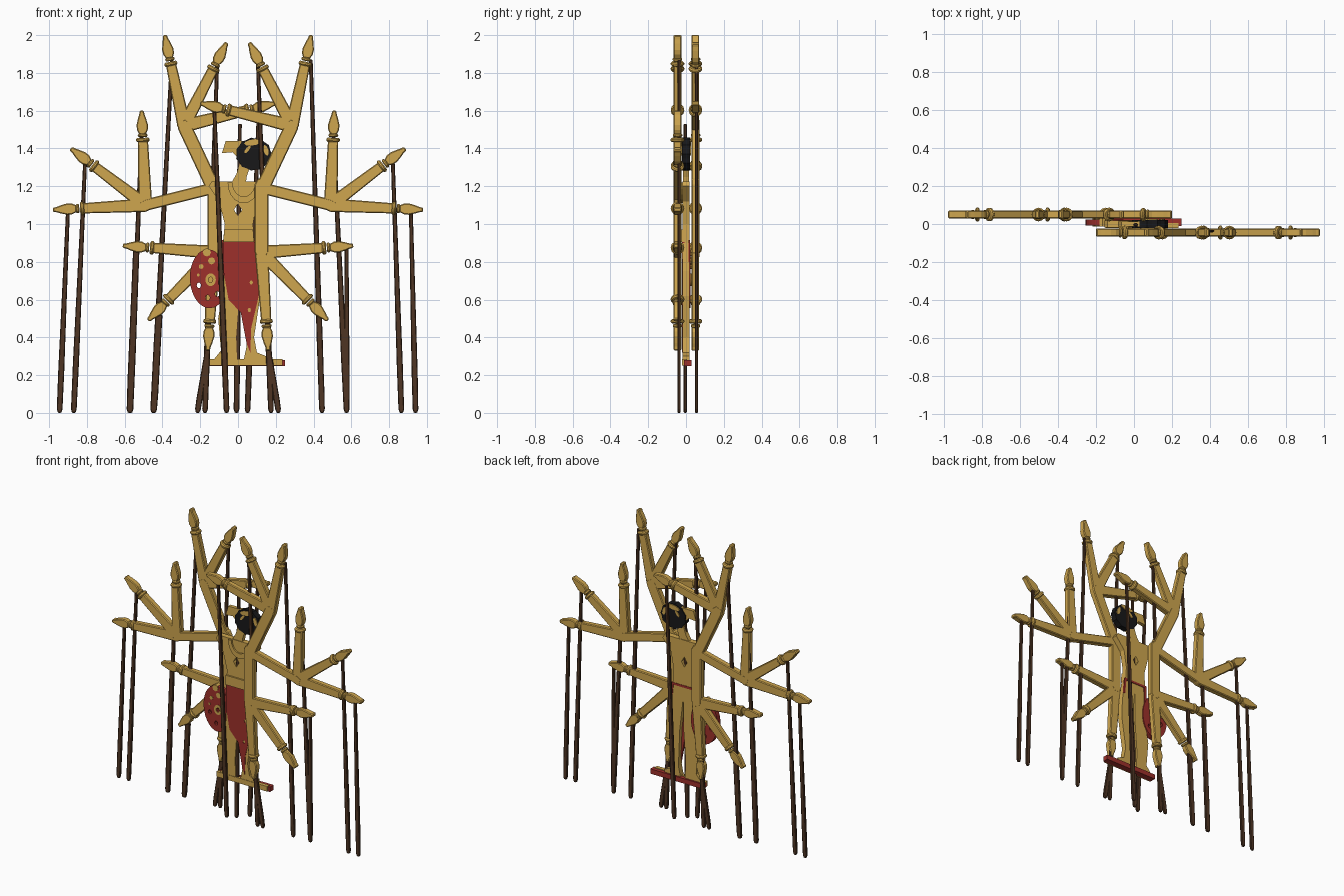
import bpy, bmesh, math
from mathutils import Vector

cube = bpy.data.objects.get("Cube")
if cube:
    bpy.data.objects.remove(cube, do_unlink=True)


def material(name, rgb):
    m = bpy.data.materials.new(name)
    m.use_nodes = True
    m.diffuse_color = (*rgb, 1)
    m.node_tree.nodes["Principled BSDF"].inputs["Base Color"].default_value = (*rgb, 1)
    return m


GOLD = material("gold paint", (0.62, 0.38, 0.078))
RED = material("red cloth", (0.34, 0.03, 0.024))
BROWN = material("dark wood", (0.078, 0.036, 0.017))
BLACK = material("black hair", (0.009, 0.009, 0.01))


def finish(bm, name, mat, bevel=0):
    """Turn a bmesh into a flat-shaded object with optional soft edges."""
    bmesh.ops.recalc_face_normals(bm, faces=bm.faces[:])
    me = bpy.data.meshes.new(name)
    bm.to_mesh(me)
    bm.free()
    me.materials.append(mat)
    ob = bpy.data.objects.new(name, me)
    bpy.context.collection.objects.link(ob)
    if bevel:
        mod = ob.modifiers.new("soft edges", "BEVEL")
        mod.width = bevel
        mod.segments = 1
        mod.limit_method = "ANGLE"


def plate(name, outline, y, thick, mat, holes=(), bevel=0):
    """Flat cut-out in the xz plane, centred on depth y, with optional holes."""
    bm = bmesh.new()
    edges = []
    for loop in (outline, *holes):
        vs = [bm.verts.new((x, y - thick / 2, z)) for x, z in loop]
        if not holes:
            bm.faces.new(vs)
        else:
            edges += [bm.edges.new((vs[i - 1], vs[i])) for i in range(len(vs))]
    if holes:
        bmesh.ops.triangle_fill(bm, use_beauty=True, edges=edges)
    ret = bmesh.ops.extrude_face_region(bm, geom=bm.faces[:])
    moved = [g for g in ret["geom"] if isinstance(g, bmesh.types.BMVert)]
    bmesh.ops.translate(bm, vec=(0, thick, 0), verts=moved)
    finish(bm, name, mat, bevel)


def band(name, centre, direction, y, radius, length):
    """Round wrist band threaded on an arm."""
    bm = bmesh.new()
    bmesh.ops.create_cone(bm, cap_ends=True, segments=12, radius1=radius, radius2=radius, depth=length)
    turn = Vector((direction.x, 0, direction.y)).to_track_quat("Z", "Y")
    bmesh.ops.rotate(bm, verts=bm.verts[:], matrix=turn.to_matrix())
    bmesh.ops.translate(bm, verts=bm.verts[:], vec=(centre.x, y, centre.y))
    finish(bm, name, GOLD, length * 0.3)


def strip(a, b, profile):
    """Symmetric outline along a to b; profile holds (distance, half width)."""
    a, b = Vector(a), Vector(b)
    d = (b - a).normalized()
    n = Vector((-d.y, d.x))
    up = [a + d * t + n * w for t, w in profile]
    down = [a + d * t - n * w for t, w in reversed(profile)]
    return up + down


def oval(x, z, rx, rz, count=12, tilt=0):
    pts = []
    for i in range(count):
        t = math.tau * i / count
        u, v = rx * math.cos(t), rz * math.sin(t)
        pts.append((x + u * math.cos(tilt) - v * math.sin(tilt),
                    z + u * math.sin(tilt) + v * math.cos(tilt)))
    return pts


def forearm(label, a, b, y):
    """Tapered forearm, wrist bands and leaf-shaped hand."""
    a, b = Vector(a), Vector(b)
    size = (b - a).length
    d = (b - a).normalized()
    wrist = size - 0.155
    plate(label + "_forearm", strip(a, b, [(-.03, .018), (0, .036), (wrist, .027)]),
          y, 0.04, GOLD, bevel=0.005)
    band(label + "_wide_band", a + d * wrist, d, y, .036, .022)
    band(label + "_thin_band", a + d * (wrist + .024), d, y, .026, .018)
    hand = [(.03, .018), (.055, .029), (.08, .03), (.115, .021), (.135, .014), (.155, .011)]
    plate(label + "_hand", strip(a, b, [(wrist + t, w) for t, w in hand]),
          y, 0.04, GOLD, bevel=0.005)


# Arm fans: each has a shoulder, an elbow and three hand tips
FANS = {
    "upper": ((.13, 1.19), (.285, 1.52), [(.388, 2.0), (.06, 1.96), (-.2, 1.64)]),
    "middle": ((.13, 1.19), (.49, 1.1), [(.98, 1.075), (.885, 1.4), (.51, 1.6)]),
    "lower": ((.125, 1.21), (.125, .85), [(.61, .885), (.475, .49), (.16, .33)]),
}
# Control rods: top x, top z, foot x
RODS = {
    "left": [(.385, 1.87, .445), (.105, 1.86, .175), (-.125, 1.6, -.06),
             (.915, 1.08, .94), (.82, 1.32, .865), (.505, 1.48, .575),
             (.575, .87, .575), (.43, .53, .445), (.16, .36, .215)],
    "right": [(-.35, 1.87, -.45), (-.11, 1.86, -.175), (.11, 1.6, .05),
              (-.9, 1.08, -.945), (-.81, 1.32, -.87), (-.51, 1.48, -.57),
              (-.545, .87, -.575), (-.41, .52, -.445), (-.16, .36, -.215)],
}


def rod(name, x, z, foot, y):
    size = math.hypot(x - foot, z)
    shape = [(0, .01), (size * .8, .016), (size - .02, .015), (size, .009)]
    plate(name, strip((x, z), (foot, 0.002), shape), y, 0.016, BROWN, bevel=0.004)


for side, s, y, rod_y in (("left", 1, -.045, -.036), ("right", -1, .05, .056)):
    for fan, (shoulder, elbow, tips) in FANS.items():
        a, b = [(s * p[0], p[1]) for p in (shoulder, elbow)]
        size = (Vector(b) - Vector(a)).length
        half = .03 if fan == "middle" else .037
        plate(f"{side}_{fan}_arm",
              strip(a, b, [(-.03, .02), (0, half), (size, half), (size + .03, .02)]),
              y, 0.041, GOLD, bevel=0.005)
        for i, tip in enumerate(tips):
            forearm(f"{side}_{fan}_{i}", b, (s * tip[0], tip[1]), y)
    for i, (x, z, foot) in enumerate(RODS[side]):
        rod(f"{side}_rod_{i}", x, z, foot, rod_y)

# Central rod running up through the body
rod("body_rod", .01, 1.53, -.008, -.004)

# Torso with a diamond opening, waistband and collar
plate("torso", [(-.155, 1.2), (-.14, 1.225), (.15, 1.225), (.165, 1.2), (.1, 1.12),
                (.08, 1.0), (.085, .9), (-.08, .9), (-.07, 1.0), (-.1, 1.12)],
      0, .038, GOLD, holes=[oval(0, 1.075, .021, .034, 4)])
plate("waistband", [(-.077, .905), (.085, .905), (.08, .97), (-.074, .97)], -.02, .02, GOLD)
arc = [math.pi * (1 + i / 10) for i in range(11)]
plate("collar", [(.03 + .085 * math.cos(t), 1.22 + .11 * math.sin(t)) for t in arc]
      + [(.03 + .06 * math.cos(t), 1.22 + .075 * math.sin(t)) for t in reversed(arc)],
      -.023, .014, GOLD)

# Neck, long-nosed face, hair and hair ornaments
plate("neck", strip((.0, 1.2), (.06, 1.38), [(0, .04), (.06, .028), (.19, .028)]), 0, .03, GOLD)
plate("face", [(-.085, 1.375), (-.065, 1.44), (.03, 1.44), (.06, 1.33), (.015, 1.315),
               (-.005, 1.355), (-.03, 1.38)], 0, .026, GOLD)
hair = oval(.083, 1.37, .09, .082, 22)
for i in range(0, 22, 2):
    hair[i] = ((hair[i][0] - .083) * 1.07 + .083, (hair[i][1] - 1.37) * 1.07 + 1.37)
plate("hair", hair, 0, .04, BLACK)
for face_y in (-.022, .022):
    plate("hair_crescent", oval(.08, 1.432, .048, .016, 10, .15), face_y, .008, GOLD)
    plate("hair_clasp", oval(.148, 1.39, .013, .03, 8, .3), face_y, .008, GOLD)
    plate("ear_ornament", oval(.05, 1.395, .025, .009, 8, .9), face_y, .008, GOLD)

# Legs and feet
plate("right_leg", [(-.065, .9), (.01, .9), (.005, .6), (-.01, .4), (-.005, .28),
                    (-.13, .28), (-.09, .33), (-.105, .5), (-.08, .65)], 0, .036, GOLD)
plate("left_leg", [(.0, .9), (.09, .9), (.112, .75), (.118, .62), (.085, .4), (.1, .32),
                   (.15, .3), (.15, .28), (.03, .28), (.045, .35), (.035, .6)], 0, .036, GOLD)

# Pointed skirt with small cut-outs, and its hem showing behind the hips
plate("skirt", [(-.077, .905), (.087, .905), (.1, .75), (.11, .62), (.07, .45), (.065, .32),
                (.045, .37), (.015, .53), (-.05, .6), (-.077, .75)], -.014, .014, RED,
      holes=[oval(.07, .69, .009, .012, 6), oval(.06, .545, .009, .012, 6)])
plate("back_hem", [(-.085, .74), (-.085, .915), (.095, .915), (.105, .8), (.092, .8),
                   (.082, .9), (-.07, .9), (-.07, .74)], .017, .01, RED)

# Fan-shaped disc with pierced holes, gold hub and gold studs
pierced = [(-.207, .675), (-.16, .61), (-.11, .63), (-.145, .705)]
plate("disc", oval(-.155, .71, .1, .156, 28, .05), .008, .034, RED,
      holes=[oval(x, z, .012, .015, 8) for x, z in pierced])
plate("disc_hub", oval(-.145, .705, .028, .034, 14), .008, .042, GOLD,
      holes=[oval(-.145, .705, .013, .016, 10)])
for i, (x, z, r) in enumerate([(-.195, .775, .013), (-.14, .805, .019), (-.165, .85, .022), (-.21, .73, .008)]):
    plate(f"disc_stud_{i}", oval(x, z, r, r, 8), .008, .04, GOLD)

# Base plank with a red backing that pokes out at one end
plate("base_front", [(-.15, .25), (.235, .25), (.235, .285), (-.15, .285)], -.008, .026, GOLD)
plate("base_back", [(-.15, .247), (.25, .247), (.25, .28), (-.15, .28)], .01, .04, RED)
